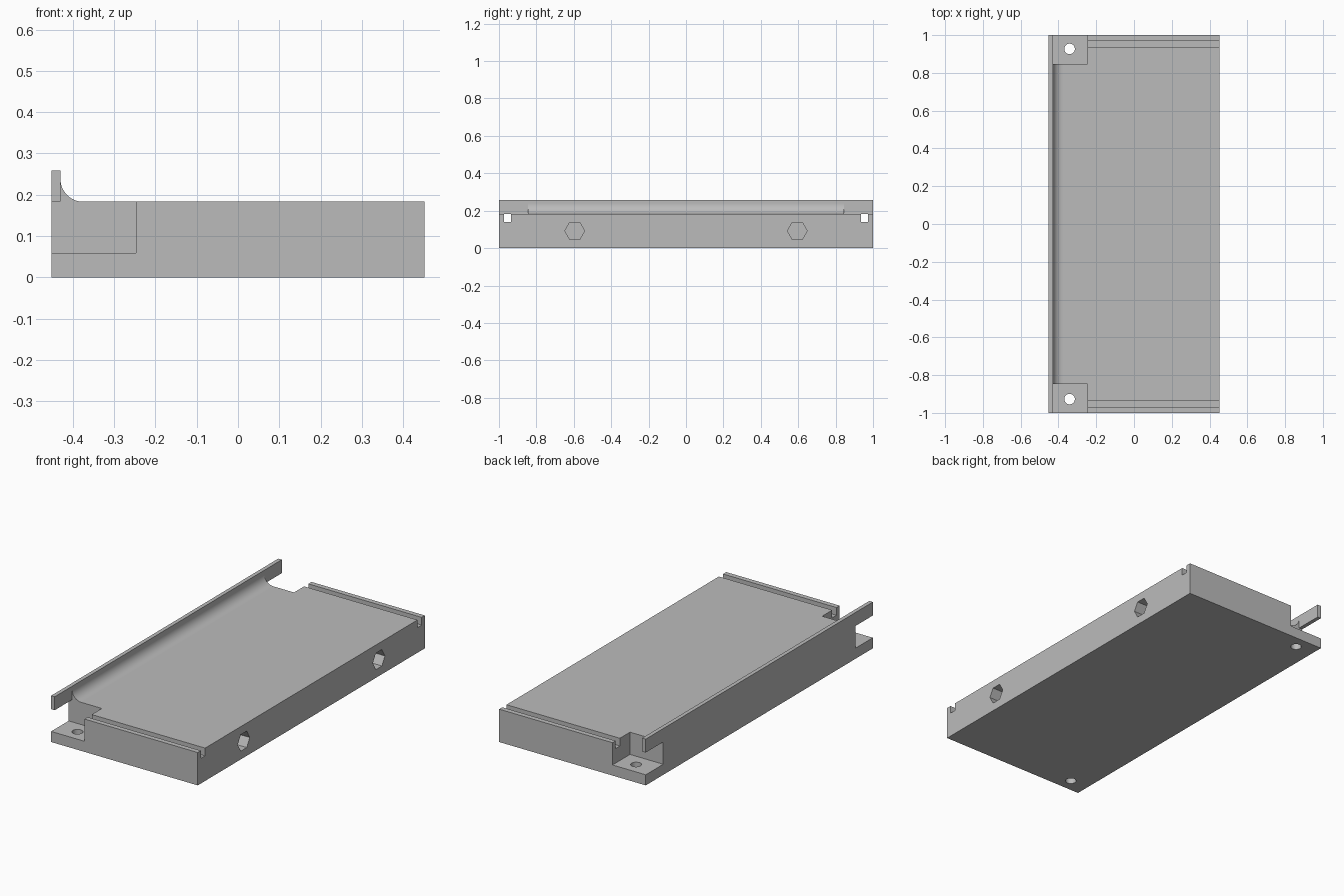
import bpy
import bmesh
from math import cos, sin, pi
from mathutils import Vector

cube = bpy.data.objects.get("Cube")
if cube:
    bpy.data.objects.remove(cube)

SIDE, TOP, LIP_TOP = 0.452, 0.183, 0.258
LIP_X, FILLET = -0.43, 0.055
NOTCH_X, NOTCH_Y, NOTCH_Z = -0.247, 0.846, 0.059

grey = bpy.data.materials.new("plain grey")
grey.use_nodes = True
grey.diffuse_color = (0.5, 0.5, 0.5, 1)
grey.node_tree.nodes["Principled BSDF"].inputs["Base Color"].default_value = (0.5, 0.5, 0.5, 1)


def prism(name, points, axis, start, end):
    """Extrude a closed outline along x, y or z."""
    place = {
        "x": lambda a, b, t: (t, a, b),
        "y": lambda a, b, t: (a, t, b),
        "z": lambda a, b, t: (a, b, t),
    }[axis]
    bm = bmesh.new()
    face = bm.faces.new([bm.verts.new(place(a, b, start)) for a, b in points])
    out = bmesh.ops.extrude_face_region(bm, geom=[face])
    verts = [v for v in out["geom"] if isinstance(v, bmesh.types.BMVert)]
    bmesh.ops.translate(bm, verts=verts, vec=Vector(place(0, 0, end - start)))
    bmesh.ops.recalc_face_normals(bm, faces=bm.faces)
    mesh = bpy.data.meshes.new(name)
    bm.to_mesh(mesh)
    bm.free()
    mesh.materials.append(grey)
    obj = bpy.data.objects.new(name, mesh)
    bpy.context.collection.objects.link(obj)
    return obj


def ring(a, b, radius, count):
    return [(a + radius * cos(2 * pi * i / count), b + radius * sin(2 * pi * i / count))
            for i in range(count)]


def rect(a0, a1, b0, b1):
    return [(a0, b0), (a1, b0), (a1, b1), (a0, b1)]


# Slab with a raised lip and a concave fillet along its left-hand edge
steps = 16
curve = [(LIP_X + FILLET * (1 - sin(pi / 2 * i / steps)),
          TOP + FILLET * (1 - cos(pi / 2 * i / steps))) for i in range(steps + 1)]
outline = [(-SIDE, 0), (SIDE, 0), (SIDE, TOP)] + curve + [(LIP_X, LIP_TOP), (-SIDE, LIP_TOP)]
body = prism("base_plate", outline, "y", -1, 1)

cutters = []
for s in (-1, 1):
    # Corner notch that passes under the lip and leaves a mounting ear
    notch = [(-0.6, NOTCH_Z), (NOTCH_X, NOTCH_Z), (NOTCH_X, 0.4),
             (LIP_X, 0.4), (LIP_X, TOP), (-0.6, TOP)]
    cutters.append(prism("notch_cutter", notch, "y", s * NOTCH_Y, s * 1.1))
    # Narrow groove along each end
    cutters.append(prism("groove_cutter", rect(*sorted((s * 0.935, s * 0.972)), 0.14, 0.3),
                         "x", -0.3, 0.6))
    # Screw hole in the ear
    cutters.append(prism("screw_cutter", ring(-0.341, s * 0.927, 0.028, 32), "z", -0.1, 0.12))
    # Hexagonal socket in the long side
    cutters.append(prism("hex_cutter", ring(s * 0.595, 0.092, 0.053, 6), "x", 0.25, 0.6))

bpy.context.view_layer.objects.active = body
for cutter in cutters:
    cutter.hide_render = True
    mod = body.modifiers.new("cut", "BOOLEAN")
    mod.operation = "DIFFERENCE"
    mod.solver = "EXACT"
    mod.object = cutter
    bpy.ops.object.modifier_apply(modifier=mod.name)
for cutter in cutters:
    bpy.data.objects.remove(cutter)

# Smooth only the fillet and the round holes
for poly in body.data.polygons:
    poly.use_smooth = 0.01 < abs(poly.normal.x) < 0.9995
